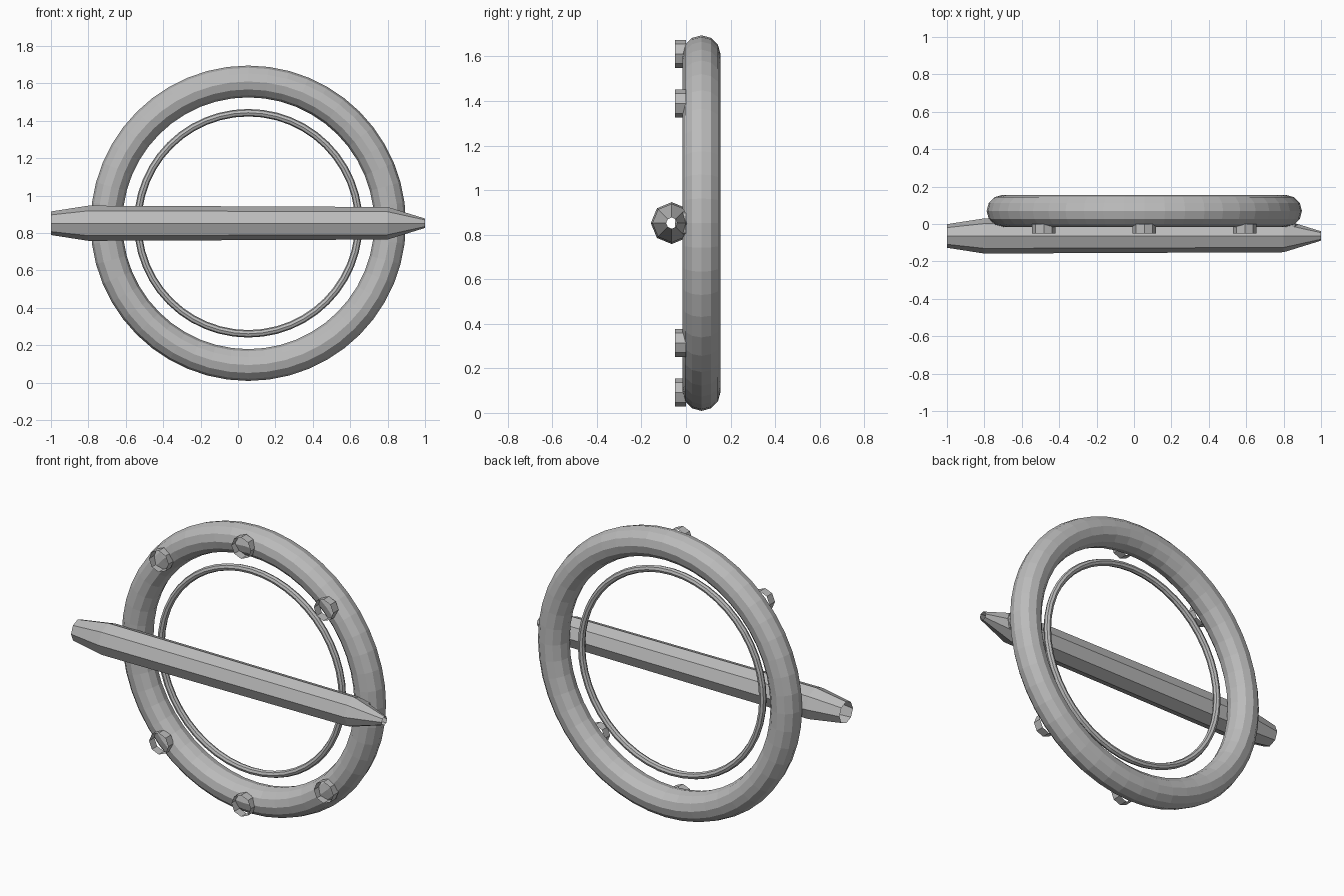
import bpy, math
from mathutils import Matrix, Vector

cube = bpy.data.objects.get("Cube")
if cube:
    bpy.data.objects.remove(cube, do_unlink=True)

CENTRE = Vector((0.055, 0.07, 0.852))

grey = bpy.data.materials.new("plain grey")
grey.use_nodes = True
grey.diffuse_color = (0.5, 0.5, 0.5, 1)
grey.node_tree.nodes["Principled BSDF"].inputs["Base Color"].default_value = (0.5, 0.5, 0.5, 1)


def finish(obj, name):
    obj.name = name
    obj.data.materials.append(grey)
    return obj


def ring(name, y, major, minor, sides):
    """Upright ring facing the front."""
    bpy.ops.mesh.primitive_torus_add(
        location=(CENTRE.x, y, CENTRE.z), rotation=(math.pi / 2, 0, 0),
        major_segments=48, minor_segments=sides,
        major_radius=major, minor_radius=minor)
    return finish(bpy.context.object, name)


def open_tube(name, origin, axis, profile, sides=8):
    """Uncapped tube through (distance, radius) stations along an axis."""
    turn = Vector(axis).to_track_quat('Z', 'Y').to_matrix().to_4x4()
    place = Matrix.Translation(origin) @ turn
    verts, faces = [], []
    for dist, radius in profile:
        for i in range(sides):
            a = math.tau * i / sides
            verts.append(place @ Vector((radius * math.cos(a), radius * math.sin(a), dist)))
    for s in range(len(profile) - 1):
        for i in range(sides):
            j = (i + 1) % sides
            low, high = s * sides, (s + 1) * sides
            faces.append((low + i, low + j, high + j, high + i))
    mesh = bpy.data.meshes.new(name)
    mesh.from_pydata(verts, [], faces)
    obj = bpy.data.objects.new(name, mesh)
    bpy.context.collection.objects.link(obj)
    return finish(obj, name)


# Thick outer ring and thin inner ring
ring("outer_ring", CENTRE.y, 0.758, 0.085, 12)
ring("inner_ring", 0.05, 0.591, 0.02, 8)

# Tapered hollow bar across the front
open_tube("cross_bar", (0, -0.064, CENTRE.z), (1, 0, 0),
          [(-1, 0.063), (-0.8, 0.094), (0.8, 0.087), (1, 0.025)])

# Short open studs around the face of the outer ring
for k in range(8):
    a = math.tau * k / 8
    spot = (CENTRE.x + 0.76 * math.cos(a), 0, CENTRE.z + 0.76 * math.sin(a))
    open_tube(f"stud_{k + 1}", spot, (0, -1, 0), [(0, 0.063), (0.05, 0.063)])
